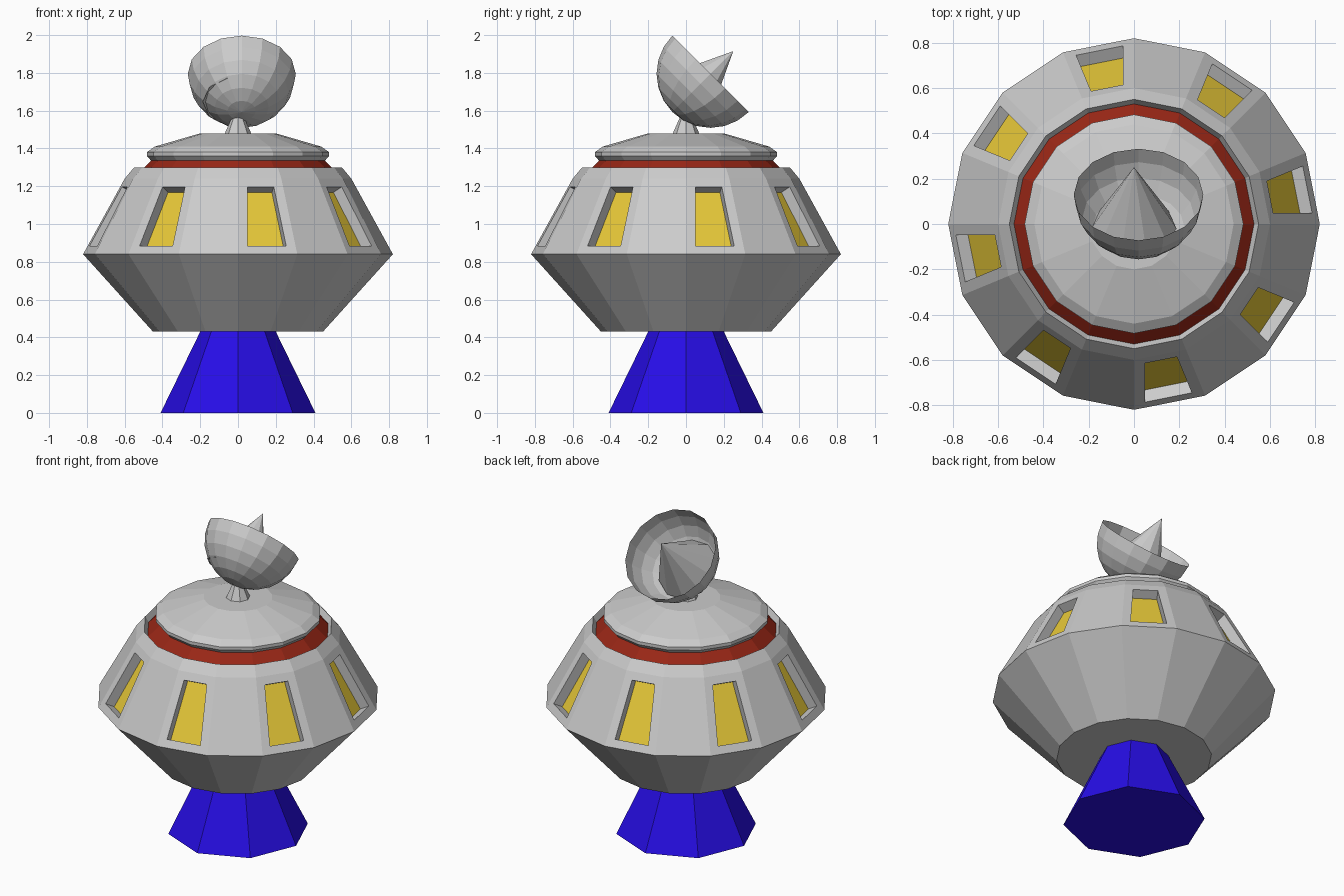
import bpy, bmesh
from math import sin, cos, pi, radians
from mathutils import Matrix, Vector

if "Cube" in bpy.data.objects:
    bpy.data.objects.remove(bpy.data.objects["Cube"])


def material(name, rgb):
    m = bpy.data.materials.new(name)
    m.diffuse_color = (*rgb, 1)
    m.use_nodes = True
    m.node_tree.nodes["Principled BSDF"].inputs["Base Color"].default_value = m.diffuse_color
    return m


def lathe(bm, profile, sides, cap_bottom=False, cap_top=False, phase=0.0):
    """Sweep (radius, z) points round z; a zero radius becomes a pole. Returns bands of faces."""
    rings = []
    for r, z in profile:
        if r == 0:
            rings.append([bm.verts.new((0, 0, z))] * sides)
        else:
            angles = [2 * pi * i / sides + phase for i in range(sides)]
            rings.append([bm.verts.new((r * cos(a), r * sin(a), z)) for a in angles])
    bands = []
    for lo, hi in zip(rings, rings[1:]):
        band = []
        for i in range(sides):
            j = (i + 1) % sides
            band.append(bm.faces.new(list(dict.fromkeys((lo[i], lo[j], hi[j], hi[i])))))
        bands.append(band)
    if cap_bottom:
        bm.faces.new(rings[0][::-1])
    if cap_top:
        bm.faces.new(rings[-1])
    bm.normal_update()
    return bands


def finish(bm, name, mats=(), matrix=None):
    mesh = bpy.data.meshes.new(name)
    bm.to_mesh(mesh)
    bm.free()
    for m in mats:
        mesh.materials.append(m)
    ob = bpy.data.objects.new(name, mesh)
    bpy.context.collection.objects.link(ob)
    if matrix:
        ob.matrix_world = matrix
    return ob


def turned(name, profile, sides, mats=(), matrix=None, **kw):
    bm = bmesh.new()
    lathe(bm, profile, sides, **kw)
    return finish(bm, name, mats, matrix)


grey = material("grey", (0.8, 0.8, 0.8))
blue = material("blue", (0.02, 0.004, 0.8))
red = material("red", (0.32, 0.02, 0.008))
yellow = material("yellow", (0.8, 0.58, 0.04))

# Pedestal
turned("pedestal", [(0.41, 0), (0.2, 0.43)], 8, [blue], cap_bottom=True, cap_top=True)

# Body with eight recessed windows on alternate facets
bm = bmesh.new()
bands = lathe(bm, [(0.45, 0.43), (0.82, 0.84), (0.60, 1.24), (0.55, 1.30), (0.53, 1.265)],
              16, cap_bottom=True)
windows = bands[1][::2]
bmesh.ops.inset_individual(bm, faces=windows, thickness=0.05, use_even_offset=True)
panes = bmesh.ops.extrude_discrete_faces(bm, faces=windows)["faces"]
for f in panes:
    f.normal_update()
    bmesh.ops.translate(bm, verts=f.verts, vec=f.normal * -0.06)
    f.material_index = 1
finish(bm, "body", [grey, yellow])

# Red collar and roof cap
turned("collar", [(0.53, 1.265), (0.46, 1.335)], 16, [red])
turned("roof", [(0.46, 1.335), (0.483, 1.36), (0.483, 1.38), (0.44, 1.41), (0.2, 1.48), (0, 1.48)], 16)

# Antenna: stem, tilted hemispherical dish and feed spike
turned("antenna_stem", [(0.07, 1.48), (0.03, 1.57)], 8, cap_top=True)
tilt = Matrix.Rotation(radians(-45), 4, 'X')
R, steps = 0.286, 6
bowl = [(R * sin(pi / 2 * k / steps), -R * cos(pi / 2 * k / steps)) for k in range(steps + 1)]
bowl[0] = (0, -R)
turned("dish", bowl, 16, matrix=Matrix.Translation((0.02, 0.13, 1.795)) @ tilt)
turned("feed_spike", [(0.187, -0.21), (0, 0.17)], 10, cap_bottom=True,
       matrix=Matrix.Translation((0, 0.13, 1.795)) @ tilt)
